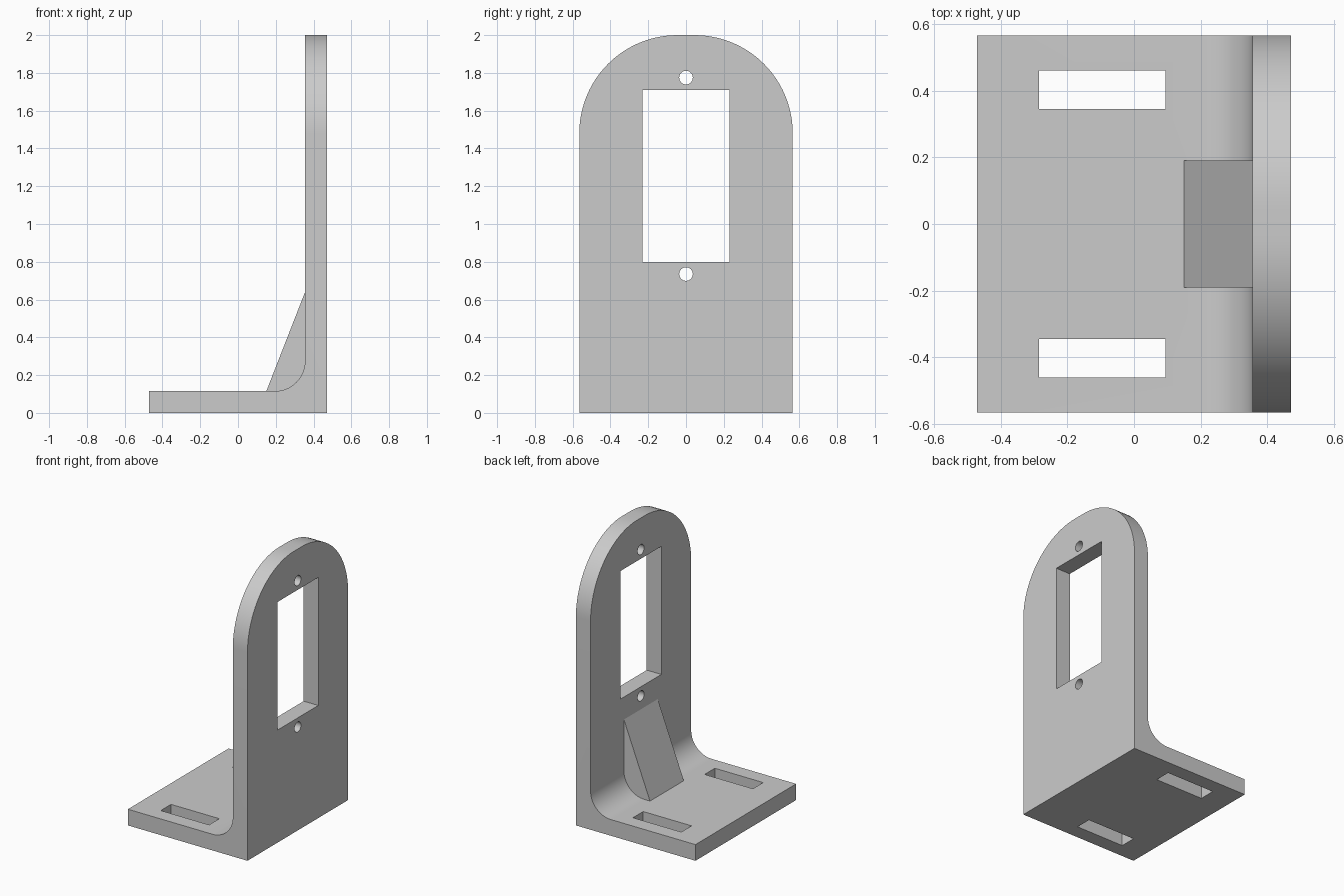
import bpy, bmesh
from math import sin, cos, pi
from mathutils import Vector

cube = bpy.data.objects.get("Cube")
if cube:
    bpy.data.objects.remove(cube, do_unlink=True)

# Main sizes
X0, X1 = -0.47, 0.47
HALF_Y, HEIGHT = 0.565, 2.0
THICK = 0.115
WALL_X = X1 - THICK
FILLET, CORNER = 0.16, 0.52

grey = bpy.data.materials.new("plain grey")
grey.use_nodes = True
GREY = (0.6, 0.6, 0.6, 1)
grey.diffuse_color = GREY
grey.node_tree.nodes["Principled BSDF"].inputs["Base Color"].default_value = GREY


def arc(cu, cv, r, start, end, steps):
    angles = [start + (end - start) * i / steps for i in range(steps + 1)]
    return [(cu + r * cos(a), cv + r * sin(a)) for a in angles]


def rect(u0, u1, v0, v1):
    return [(u0, v0), (u1, v0), (u1, v1), (u0, v1)]


def prism(name, outline, axis, low, high):
    """Extrude a 2D outline along one axis; the outline uses the other two."""
    def place(u, v, w):
        p = [u, v]
        p.insert(axis, w)
        return Vector(p)
    bm = bmesh.new()
    face = bm.faces.new([bm.verts.new(place(u, v, low)) for u, v in outline])
    out = bmesh.ops.extrude_face_region(bm, geom=[face])
    moved = [g for g in out["geom"] if isinstance(g, bmesh.types.BMVert)]
    shift = Vector((0, 0, 0))
    shift[axis] = high - low
    bmesh.ops.translate(bm, verts=moved, vec=shift)
    bmesh.ops.recalc_face_normals(bm, faces=bm.faces)
    mesh = bpy.data.meshes.new(name)
    bm.to_mesh(mesh)
    bm.free()
    mesh.materials.append(grey)
    obj = bpy.data.objects.new(name, mesh)
    bpy.context.collection.objects.link(obj)
    return obj


def combine(target, tool, operation):
    mod = target.modifiers.new(operation.lower(), "BOOLEAN")
    mod.operation, mod.solver, mod.object = operation, "EXACT", tool
    bpy.context.view_layer.objects.active = target
    bpy.ops.object.modifier_apply(modifier=mod.name)
    bpy.data.objects.remove(tool, do_unlink=True)


# L-shaped body with a rounded inner corner
side = [(X0, 0), (X1, 0), (X1, HEIGHT), (WALL_X, HEIGHT)]
side += arc(WALL_X - FILLET, THICK + FILLET, FILLET, 0, -pi / 2, 16)
side += [(X0, THICK)]
bracket = prism("bracket", side, 1, -HALF_Y, HALF_Y)

# Round the two top corners of the upright plate
shoulder_y, shoulder_z = HALF_Y - CORNER, HEIGHT - CORNER
for s in (-1, 1):
    curve = arc(0, shoulder_z, CORNER, 0, pi / 2, 24)
    corner = [(s * (u + shoulder_y), v) for u, v in curve]
    corner += [(s * shoulder_y, HEIGHT + 0.1), (s * (HALF_Y + 0.1), HEIGHT + 0.1),
               (s * (HALF_Y + 0.1), shoulder_z)]
    combine(bracket, prism("corner_cutter", corner, 0, 0, 1), "DIFFERENCE")

# Sloping brace, sunk into the plates so that it joins them cleanly
brace = [(0.15, THICK), (0.15, 0.06), (0.41, 0.06), (0.41, 0.64), (WALL_X, 0.64)]
combine(bracket, prism("brace", brace, 1, -0.19, 0.19), "UNION")

# Window and screw holes in the upright plate
combine(bracket, prism("window_cutter", rect(-0.23, 0.23, 0.8, 1.71), 0, 0.2, 0.6), "DIFFERENCE")
for z in (0.735, 1.775):
    circle = arc(0, z, 0.036, 0, 2 * pi, 32)[:-1]
    combine(bracket, prism("hole_cutter", circle, 0, 0.2, 0.6), "DIFFERENCE")

# Mounting slots in the base plate
for s in (-1, 1):
    slot = rect(-0.285, 0.095, s * 0.345, s * 0.46)
    combine(bracket, prism("slot_cutter", slot, 2, -0.1, 0.3), "DIFFERENCE")

# Smooth the curves, keep the edges crisp
bpy.ops.object.select_all(action="DESELECT")
bracket.select_set(True)
bpy.context.view_layer.objects.active = bracket
bpy.ops.object.shade_smooth_by_angle(angle=pi / 9)
